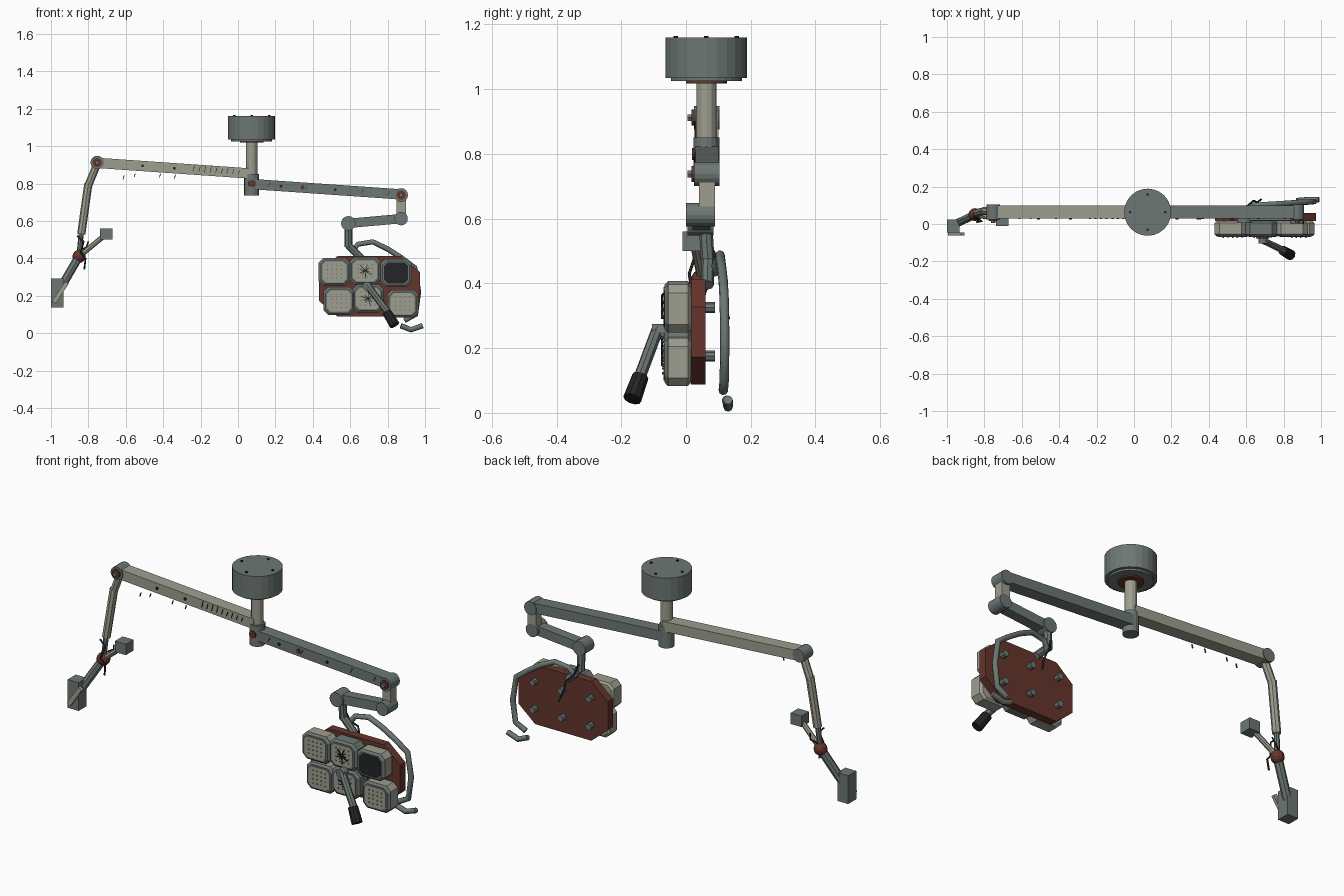
import bpy, bmesh, math, random
from mathutils import Vector, Matrix

random.seed(4)
if "Cube" in bpy.data.objects:
    bpy.data.objects.remove(bpy.data.objects["Cube"])


def material(name, rgb):
    m = bpy.data.materials.new(name)
    m.use_nodes = True
    m.diffuse_color = (*rgb, 1)
    m.node_tree.nodes["Principled BSDF"].inputs["Base Color"].default_value = (*rgb, 1)
    return m


GREY = material("grey_green_paint", (0.15, 0.185, 0.17))
BEIGE = material("aged_beige", (0.34, 0.34, 0.275))
RUST = material("rust", (0.13, 0.035, 0.025))
BLACK = material("black_rubber", (0.018, 0.018, 0.02))


def finish(name, bm, mat):
    bmesh.ops.recalc_face_normals(bm, faces=bm.faces)
    me = bpy.data.meshes.new(name)
    bm.to_mesh(me)
    bm.free()
    me.materials.append(mat)
    ob = bpy.data.objects.new(name, me)
    bpy.context.collection.objects.link(ob)
    return ob


def frame(a, b):
    """Matrix at the middle of a-b, with local z along it and local y level."""
    a, b = Vector(a), Vector(b)
    z = (b - a).normalized()
    y = Vector((0, 1, 0)) if abs(z.y) < 0.95 else Vector((1, 0, 0))
    x = y.cross(z).normalized()
    y = z.cross(x)
    m = Matrix((x, y, z)).transposed().to_4x4()
    m.translation = (a + b) / 2
    return m, (b - a).length


def add_rod(bm, a, b, r, sides=8, r2=None):
    m, length = frame(a, b)
    bmesh.ops.create_cone(bm, cap_ends=True, segments=sides, radius1=r,
                          radius2=r if r2 is None else r2, depth=length, matrix=m)


def add_bar(bm, a, b, wide, deep):
    m, length = frame(a, b)
    bmesh.ops.create_cube(bm, size=1, matrix=m @ Matrix.Diagonal((wide, deep, length, 1)))


def rod(name, a, b, r, mat, sides=8, r2=None):
    bm = bmesh.new()
    add_rod(bm, a, b, r, sides, r2)
    return finish(name, bm, mat)


def bar(name, a, b, wide, deep, mat):
    bm = bmesh.new()
    add_bar(bm, a, b, wide, deep)
    return finish(name, bm, mat)


def box(name, centre, size, mat):
    bm = bmesh.new()
    bmesh.ops.create_cube(bm, size=1, matrix=Matrix.Translation(centre) @ Matrix.Diagonal((*size, 1)))
    return finish(name, bm, mat)


def tube(name, points, r, mat, sides=2):
    cu = bpy.data.curves.new(name, "CURVE")
    cu.dimensions = "3D"
    cu.bevel_depth = r
    cu.bevel_resolution = sides
    cu.use_fill_caps = True
    sp = cu.splines.new("POLY")
    sp.points.add(len(points) - 1)
    for p, co in zip(sp.points, points):
        p.co = (*co, 1)
    cu.materials.append(mat)
    ob = bpy.data.objects.new(name, cu)
    bpy.context.collection.objects.link(ob)


def octagon(w, h, cx, cz):
    return [(w, h - cz), (w - cx, h), (cx - w, h), (-w, h - cz),
            (-w, cz - h), (cx - w, -h), (w - cx, -h), (w, cz - h)]


def loft(name, rings, mat):
    """Join (y, outline, x, z) rings into a closed solid."""
    bm = bmesh.new()
    loops = [[bm.verts.new((x + p, y, z + q)) for p, q in o] for y, o, x, z in rings]
    for u, v in zip(loops, loops[1:]):
        for i in range(len(u)):
            j = (i + 1) % len(u)
            bm.faces.new((u[i], u[j], v[j], v[i]))
    bm.faces.new(loops[0])
    bm.faces.new(loops[-1])
    return finish(name, bm, mat)


AX, AY = 0.073, 0.063   # post axis

# Ceiling canister, collar and post
rod("ceiling_canister", (AX, AY, 1.035), (AX, AY, 1.16), 0.126, GREY, 24)
rod("canister_base", (AX, AY, 1.025), (AX, AY, 1.035), 0.11, GREY, 24)
rod("collar_ring", (AX, AY, 1.018), (AX, AY, 1.026), 0.063, RUST, 20)
rod("post", (AX, AY, 0.83), (AX, AY, 1.02), 0.031, BEIGE, 12)
rod("post_hub", (AX, AY, 0.735), (AX, AY, 0.85), 0.04, GREY, 16)
for i in range(4):
    t = i * math.pi / 2
    x, y = AX + 0.094 * math.cos(t), AY + 0.094 * math.sin(t)
    rod("canister_bolt", (x, y, 1.157), (x, y, 1.165), 0.007, BLACK)

# Two main arms
bar("beige_arm", (-0.75, 0.065, 0.91), (AX, 0.065, 0.853), 0.055, 0.07, BEIGE)
bar("grey_arm", (AX, 0.065, 0.797), (0.87, 0.065, 0.742), 0.055, 0.07, GREY)


def joint(name, x, z, r, y0, y1, cap=False):
    rod(name, (x, y0, z), (x, y1, z), r, GREY, 16)
    if cap:
        rod(name + "_rust_cap", (x, y0 - 0.008, z), (x, y0, z), r * 0.68, RUST, 12)
        rod(name + "_bolt", (x, y0 - 0.02, z), (x, y0 - 0.008, z), r * 0.32, GREY, 6)


joint("beige_arm_joint", -0.753, 0.912, 0.036, 0.025, 0.103, True)
joint("grey_arm_joint", 0.872, 0.738, 0.037, 0.025, 0.103, True)
joint("lower_joint", 0.872, 0.612, 0.036, 0.0, 0.09)
joint("fork_joint", 0.59, 0.587, 0.039, 0.005, 0.085)
rod("hub_rust_cap", (AX, 0.018, 0.80), (AX, 0.026, 0.80), 0.02, RUST, 10)

# Links down to the lamp head
bar("drop_link", (0.872, 0.065, 0.738), (0.872, 0.065, 0.612), 0.05, 0.05, BEIGE)
bar("swing_link", (0.872, 0.047, 0.612), (0.59, 0.047, 0.587), 0.05, 0.055, GREY)
rod("lamp_stem", (0.59, 0.06, 0.587), (0.59, 0.068, 0.46), 0.021, GREY)
rod("lamp_neck", (0.59, 0.068, 0.47), (0.665, 0.066, 0.395), 0.02, GREY)

# Lamp head back plate with rear knobs
plate = octagon(0.27, 0.162, 0.10, 0.085)
loft("back_plate", [(0.015, plate, 0.702, 0.25), (0.06, plate, 0.702, 0.25)], RUST)
for x in (0.53, 0.7, 0.87):
    for z in (0.175, 0.325):
        rod("rear_knob", (x, 0.055, z), (x, 0.09, z), 0.017, GREY)


def marks(name, segments, y, width, mat):
    """Thin strips lying on a front face."""
    bm = bmesh.new()
    for x0, z0, x1, z1 in segments:
        add_bar(bm, (x0, y, z0), (x1, y, z1), width, 0.006)
    finish(name, bm, mat)


# Lamp pods
pods = [(0.515, 0.328, BEIGE, "dots"), (0.68, 0.333, GREY, "crack"), (0.845, 0.322, BEIGE, "dark"),
        (0.54, 0.172, BEIGE, "dots"), (0.695, 0.185, GREY, "crack"), (0.88, 0.157, BEIGE, "dots")]
for x, z, mat, kind in pods:
    full, rim, lens = [octagon(w, w * 0.88, w * 0.3, w * 0.3) for w in (0.084, 0.072, 0.064)]
    loft("lamp_pod", [(0.016, rim, x, z), (0.006, full, x, z), (-0.052, full, x, z)], mat)
    loft("pod_rim", [(-0.05, full, x, z), (-0.056, full, x, z), (-0.066, rim, x, z)], GREY)
    loft("pod_lens", [(-0.06, lens, x, z), (-0.07, lens, x, z)], BLACK if kind == "dark" else BEIGE)
    if kind != "dark":
        bm = bmesh.new()
        for i in range(4):
            for j in range(4):
                px, pz = x + (i - 1.5) * 0.025, z + (j - 1.5) * 0.023
                add_rod(bm, (px, -0.074, pz), (px, -0.069, pz), 0.0038, 6)
        finish("lens_dots", bm, GREY)
    if kind == "crack":
        cracks = []
        for k in range(9):
            t = k * 0.7 + random.uniform(-0.2, 0.2)
            r = random.uniform(0.022, 0.045)
            cracks.append((x, z, x + r * math.cos(t), z + r * math.sin(t)))
        marks("lens_cracks", cracks, -0.074, 0.004, BLACK)

# Front handle
rod("handle_hub", (0.69, -0.06, 0.25), (0.69, -0.105, 0.25), 0.024, GREY, 12)
rod("handle_rod", (0.69, -0.088, 0.258), (0.81, -0.147, 0.10), 0.019, GREY)
rod("handle_grip", (0.795, -0.141, 0.112), (0.838, -0.166, 0.043), 0.026, BLACK, 10, 0.029)

# Bent rear rail, its broken end and loose wires
tube("rear_rail", [(0.61, 0.085, 0.43), (0.64, 0.10, 0.475), (0.72, 0.105, 0.488), (0.80, 0.11, 0.45),
                   (0.87, 0.115, 0.405), (0.945, 0.118, 0.35), (0.965, 0.12, 0.22),
                   (0.95, 0.118, 0.10), (0.89, 0.115, 0.068)], 0.0145, GREY)
tube("broken_rail_end", [(0.87, 0.125, 0.04), (0.925, 0.13, 0.018), (0.988, 0.13, 0.04)], 0.0145, GREY)
tube("rear_wire", [(0.59, 0.085, 0.50), (0.61, 0.10, 0.44), (0.64, 0.125, 0.41),
                   (0.66, 0.115, 0.35), (0.68, 0.132, 0.29)], 0.005, BLACK, 1)

# Side arm with ball joint
rod("side_arm_elbow", (-0.753, 0.065, 0.905), (-0.80, 0.07, 0.79), 0.021, BEIGE)
rod("side_arm_tube", (-0.80, 0.07, 0.80), (-0.838, 0.058, 0.53), 0.022, BEIGE)
rod("side_arm_tip", (-0.837, 0.058, 0.55), (-0.85, 0.05, 0.41), 0.014, GREY)
bm = bmesh.new()
bmesh.ops.create_uvsphere(bm, u_segments=12, v_segments=8, radius=0.035,
                          matrix=Matrix.Translation((-0.85, 0.05, 0.41)))
finish("ball_joint", bm, RUST)
rod("lower_branch", (-0.85, 0.05, 0.41), (-0.955, 0.0, 0.23), 0.023, GREY)
rod("upper_branch", (-0.85, 0.05, 0.41), (-0.71, 0.025, 0.525), 0.014, BEIGE)
box("lower_block", (-0.967, -0.01, 0.215), (0.066, 0.07, 0.155), GREY)
box("upper_block", (-0.705, 0.022, 0.53), (0.066, 0.066, 0.06), GREY)
bar("lower_block_strip", (-0.985, -0.053, 0.165), (-0.915, -0.053, 0.27), 0.024, 0.016, BEIGE)
tube("front_wire", [(-0.86, 0.035, 0.52), (-0.825, 0.03, 0.49), (-0.84, 0.01, 0.43),
                    (-0.815, 0.015, 0.40), (-0.822, 0.02, 0.34)], 0.005, BLACK, 1)
tube("short_wire", [(-0.85, 0.06, 0.44), (-0.81, 0.08, 0.46), (-0.80, 0.07, 0.49)], 0.004, BLACK, 1)

# Screws, scratches and hanging flakes on the arms
for x, z in ((-0.51, 0.894), (-0.34, 0.882), (0.23, 0.786), (0.52, 0.766)):
    rod("arm_screw", (x, 0.024, z), (x, 0.032, z), 0.008, BLACK, 6)
rod("rust_spot", (0.345, 0.025, 0.779), (0.345, 0.031, 0.779), 0.012, RUST, 6)
scratches = []
for i in range(9):
    x = -0.24 + i * 0.03
    z = 0.866 - x * 0.055
    scratches.append((x, z - 0.016, x + 0.008, z + random.uniform(0.0, 0.02)))
marks("beige_arm_scratches", scratches, 0.029, 0.003, BLACK)
marks("grey_arm_scratches", [(x, 0.772 - 0.07 * (x - 0.3), x + 0.012, 0.795 - 0.07 * (x - 0.3))
                             for x in (0.16, 0.34, 0.36, 0.66, 0.8)], 0.029, 0.004, RUST)
marks("hanging_flakes", [(x, 0.822 + d, x + 0.006, 0.842 + d)
                         for x, d in ((-0.615, 0), (-0.555, 0.012), (-0.42, 0.01), (-0.34, 0.005))],
      0.03, 0.004, RUST)
